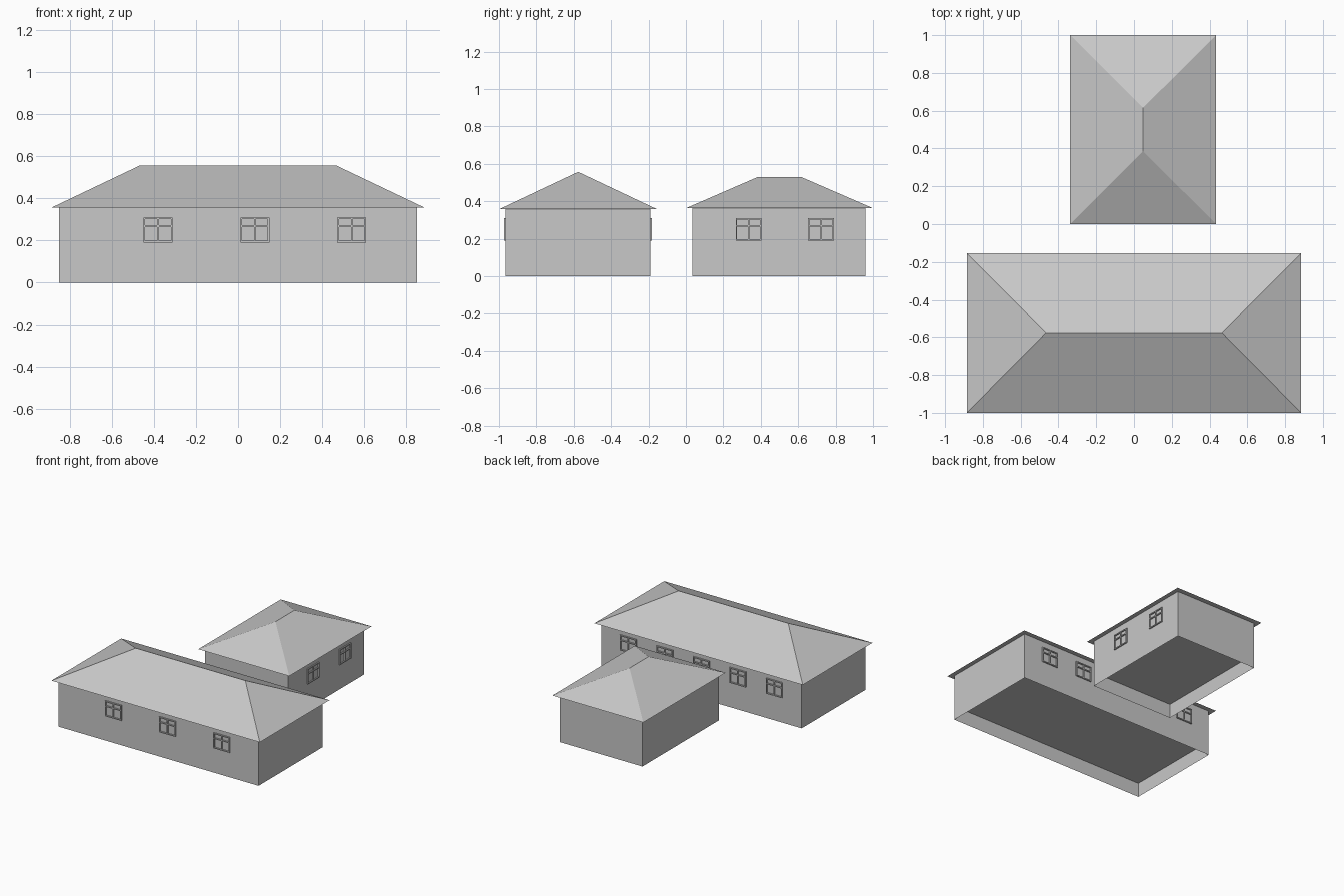
import bpy, bmesh
from mathutils import Vector, Matrix
from math import pi

cube = bpy.data.objects.get("Cube")
if cube:
    bpy.data.objects.remove(cube, do_unlink=True)

grey = bpy.data.materials.new("plain grey")
grey.use_nodes = True
COLOUR = (0.58, 0.58, 0.58, 1)
grey.diffuse_color = COLOUR
grey.node_tree.nodes["Principled BSDF"].inputs["Base Color"].default_value = COLOUR


def finish(bm, name):
    mesh = bpy.data.meshes.new(name)
    bm.to_mesh(mesh)
    bm.free()
    mesh.materials.append(grey)
    obj = bpy.data.objects.new(name, mesh)
    bpy.context.collection.objects.link(obj)
    return obj


def ring(bm, x0, x1, y0, y1, z):
    return [bm.verts.new(p) for p in ((x0, y0, z), (x1, y0, z), (x1, y1, z), (x0, y1, z))]


def walls(name, bounds, height, floor_z):
    # Open-bottomed wall shell with a raised floor inside
    bm = bmesh.new()
    low, high = ring(bm, *bounds, 0), ring(bm, *bounds, height)
    for i in range(4):
        j = (i + 1) % 4
        bm.faces.new((low[i], low[j], high[j], high[i]))
    finish(bm, name + "_walls")
    bm = bmesh.new()
    bm.faces.new(reversed(ring(bm, *bounds, floor_z)))
    finish(bm, name + "_floor")


def hip_roof(name, bounds, base, ridge_a, ridge_b):
    # Hipped roof: the hull of the eaves rectangle and the ridge
    bm = bmesh.new()
    ring(bm, *bounds, base)
    for p in (ridge_a, ridge_b):
        bm.verts.new(p)
    bmesh.ops.convex_hull(bm, input=bm.verts[:])
    bmesh.ops.dissolve_limit(bm, angle_limit=0.01, verts=bm.verts[:], edges=bm.edges[:])
    bmesh.ops.recalc_face_normals(bm, faces=bm.faces[:])
    finish(bm, name + "_roof")


def window(name, location, turn):
    # Thin frame with a mullion and a transom, facing -y before turning
    w, h, t, depth = 0.13, 0.11, 0.008, 0.009
    bars = [(x, 0, t, h) for x in (-w / 2, 0, w / 2)]
    bars += [(0, z, w + t, t) for z in (-h / 2, h / 6, h / 2)]
    bm = bmesh.new()
    for x, z, sx, sz in bars:
        bmesh.ops.create_cube(bm, size=1, matrix=Matrix.Translation((x, -depth / 2, z))
                              @ Matrix.Diagonal((sx, depth, sz, 1)))
    obj = finish(bm, name)
    obj.location = Vector(location)
    obj.rotation_euler.z = turn


# Long front house
walls("long_house", (-0.85, 0.85, -0.965, -0.19), 0.357, 0.11)
hip_roof("long_house", (-0.885, 0.885, -1, -0.153), 0.357,
         (-0.465, -0.576, 0.557), (0.465, -0.576, 0.557))

# Smaller rear house
walls("rear_house", (-0.303, 0.4, 0.035, 0.96), 0.363, 0.11)
hip_roof("rear_house", (-0.338, 0.435, 0, 1), 0.363,
         (0.048, 0.385, 0.53), (0.048, 0.615, 0.53))

# Windows on the three glazed walls
SILL_MID = 0.25
for i, x in enumerate((-0.38, 0.08, 0.54)):
    window(f"front_window_{i + 1}", (x, -0.965, SILL_MID), 0)
for i in range(5):
    window(f"back_window_{i + 1}", ((i - 2) * 0.31, -0.19, SILL_MID), pi)
for i, y in enumerate((0.335, 0.722)):
    window(f"side_window_{i + 1}", (0.4, y, SILL_MID), pi / 2)
